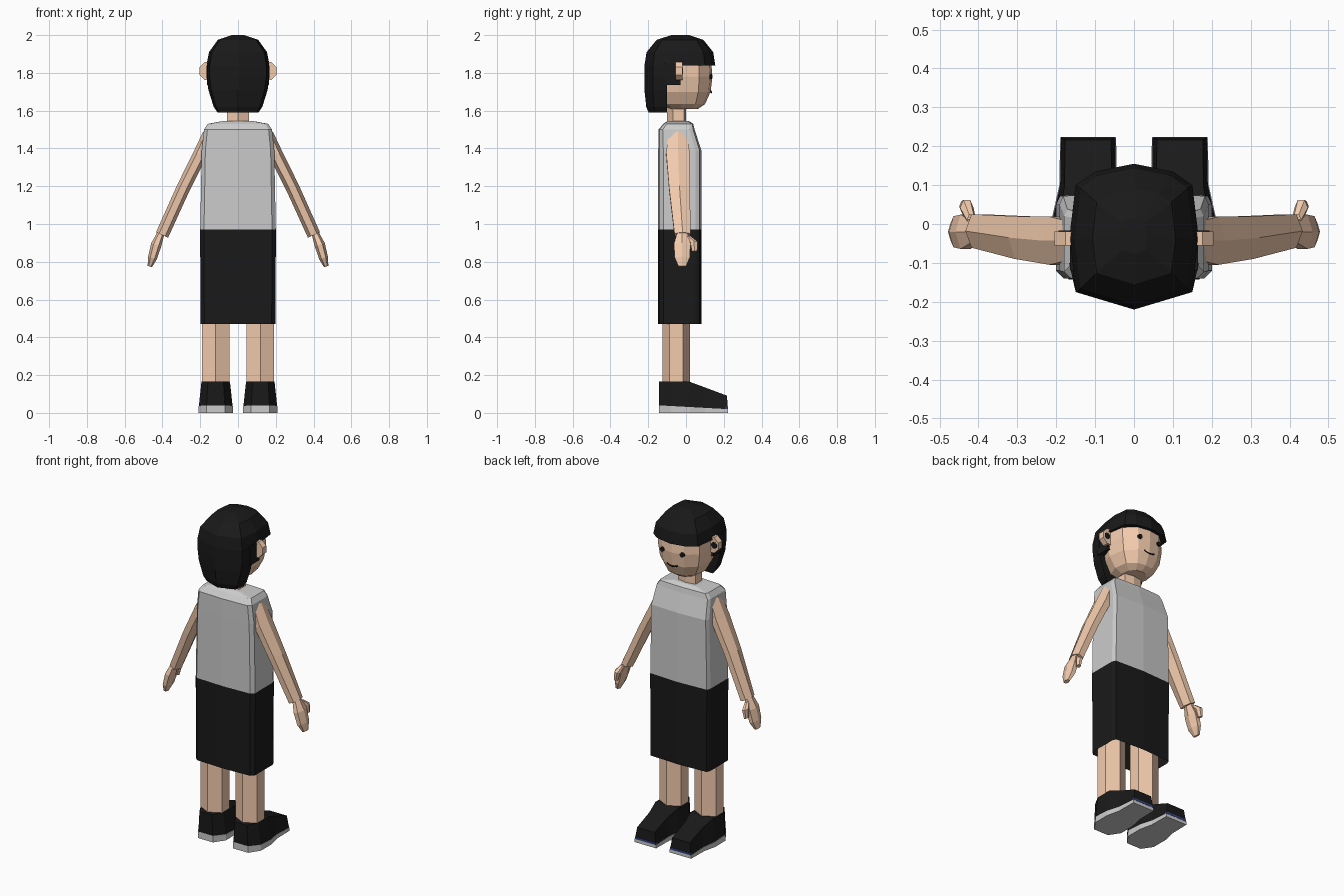
import bpy, bmesh, math
from mathutils import Vector

if "Cube" in bpy.data.objects:
    bpy.data.objects.remove(bpy.data.objects["Cube"])


def material(name, col):
    m = bpy.data.materials.new(name)
    m.diffuse_color = (*col, 1)
    m.use_nodes = True
    m.node_tree.nodes["Principled BSDF"].inputs["Base Color"].default_value = m.diffuse_color
    return m


SKIN = material("skin", (0.9, 0.6, 0.42))
BLACK = material("black", (0.01, 0.01, 0.01))
BLUE = material("blue", (0.03, 0.06, 0.25))


def finish(name, bm, mat):
    bmesh.ops.remove_doubles(bm, verts=bm.verts, dist=1e-4)
    bmesh.ops.recalc_face_normals(bm, faces=bm.faces)
    me = bpy.data.meshes.new(name)
    bm.to_mesh(me)
    bm.free()
    ob = bpy.data.objects.new(name, me)
    bpy.context.collection.objects.link(ob)
    if mat:
        me.materials.append(mat)
    return ob


def loft(name, rings, mat=None, caps=(True, True)):
    """Skin a stack of closed rings; caps are strips between mirrored points."""
    bm = bmesh.new()
    rows = [[bm.verts.new(p) for p in r] for r in rings]
    n = len(rows[0])
    for a, b in zip(rows, rows[1:]):
        for i in range(n):
            j = (i + 1) % n
            bm.faces.new((a[i], a[j], b[j], b[i]))
    for row, cap in ((rows[0], caps[0]), (rows[-1], caps[1])):
        if cap:
            for i in range(n // 2 - 1):
                bm.faces.new((row[i], row[i + 1], row[n - 2 - i], row[n - 1 - i]))
    return finish(name, bm, mat)


def ring(half, z, sx=1, y0=0.0, sy=1, cx=0.0):
    """Mirror a half outline (x, y); z is a number or a function of y."""
    pts = [(x * sx, y0 + (y - y0) * sy) for x, y in half]
    full = pts + [(-x, y) for x, y in reversed(pts)]
    return [(cx + x, y, z(y) if callable(z) else z) for x, y in full]


def limb(name, stations, mat, n=6):
    """Faceted tube in the XZ plane; station = (x, y, z, half thickness, half depth)."""
    c = [Vector(s[:3]) for s in stations]
    d = (c[-1] - c[0]).normalized()
    u = Vector((0, 1, 0))
    v = d.cross(u).normalized()
    rings = []
    for p, s in zip(c, stations):
        rings.append([p + v * s[3] * math.cos(t) + u * s[4] / 0.866 * math.sin(t)
                      for t in (math.tau * k / n for k in range(n))])
    return loft(name, rings, mat)


def box(name, x0, x1, y0, y1, z0, z1, mat):
    half = [((x1 - x0) / 2, y0), ((x1 - x0) / 2, y1)]
    cx = (x0 + x1) / 2
    return loft(name, [ring(half, z0, cx=cx), ring(half, z1, cx=cx)], mat)


def disc(name, centre, r, depth, n, mat):
    bpy.ops.mesh.primitive_cylinder_add(vertices=n, radius=r, depth=depth, location=centre,
                                        rotation=(math.pi / 2, math.pi / n, 0))
    ob = bpy.context.object
    ob.name = name
    ob.data.materials.append(mat)
    return ob


# shirt and skirt
BODY = [(0, -0.147), (0.18, -0.14), (0.2, -0.12), (0.2, 0.05), (0.19, 0.072), (0, 0.081)]
loft("shirt", [ring(BODY, 0.97),
               ring(BODY, 1.39, 0.96, -0.14),
               ring(BODY, 1.50, 0.9, -0.14, 0.84),
               ring(BODY, 1.53, 0.8, -0.06, 0.7),
               ring(BODY, 1.545, 0.4, -0.05, 0.5)])
loft("skirt", [ring(BODY, 0.47, 0.99), ring(BODY, 0.97, 1.003)], BLACK, (False, True))

# neck and head
NECK = [(0, -0.1), (0.058, -0.07), (0.058, -0.01), (0, 0.0)]
loft("neck", [ring(NECK, 1.52), ring(NECK, 1.68)], SKIN)
FACE = [(0, -0.17), (0.12, -0.14), (0.157, -0.04), (0.14, 0.07), (0.075, 0.128), (0, 0.14)]
loft("head", [ring(FACE, 1.61, 0.45, -0.01, 0.5),
              ring(FACE, 1.635, 0.7, 0.0, 0.72),
              ring(FACE, 1.70, 0.92, 0, 0.93),
              ring(FACE, 1.78), ring(FACE, 1.86, 0.98, 0, 0.95),
              ring(FACE, 1.94, 0.6, -0.02, 0.6)], SKIN)

# hair: crown with fringe, back lobe, patch in front of the lobe
CROWN = [(0, -0.22), (0.15, -0.175), (0.167, -0.04), (0.15, 0.1), (0.1, 0.135), (0, 0.155)]
loft("hair_crown", [ring(CROWN, 1.84), ring(CROWN, 1.91, 0.92, -0.03, 0.94),
                    ring(CROWN, 1.975, 0.64, -0.03, 0.66),
                    ring(CROWN, 2.0, 0.2, -0.03, 0.25)], BLACK)
LOBE = [(0, -0.22), (0.15, -0.175), (0.167, -0.1)]
loft("hair_back", [ring(LOBE, 1.59, 0.65, -0.11, 0.8), ring(LOBE, 1.62, 0.77, -0.1, 0.92),
                   ring(LOBE, 1.71, 0.94, -0.1), ring(LOBE, 1.78), ring(LOBE, 1.84)], BLACK)
box("hair_sides", -0.164, 0.164, -0.12, -0.03, 1.735, 1.85, BLACK)

# mouth
cu = bpy.data.curves.new("mouth", "CURVE")
cu.dimensions = "3D"
cu.bevel_depth = 0.004
cu.bevel_resolution = 0
sp = cu.splines.new("POLY")
sp.points.add(4)
for p, x in zip(sp.points, (-0.035, -0.018, 0, 0.018, 0.035)):
    p.co = (x, 0.134 - 2 * x * x, 1.695 + 8 * x * x, 1)
cu.materials.append(BLACK)
bpy.context.collection.objects.link(bpy.data.objects.new("mouth", cu))

# paired parts
SOLE = [(0.05, -0.143), (0.092, -0.08), (0.092, 0.02), (0.074, 0.1), (0.072, 0.222)]


def sole_top(y):
    return 0.04 - 0.055 * (y + 0.143)


def shoe_top(y):
    return 0.165 if y <= 0.02 else 0.165 - (y - 0.02) * 0.375


for s, side in ((-1, "left"), (1, "right")):
    # eye and ear
    disc(side + "_eye", (s * 0.066, 0.126, 1.78), 0.014, 0.022, 8, BLACK)
    disc(side + "_ear", (s * 0.156, -0.037, 1.81), 0.052, 0.036, 8, SKIN)
    disc(side + "_ear_hollow", (s * 0.176, -0.02, 1.81), 0.02, 0.006, 8, BLACK)

    # arm, hand and thumb
    limb(side + "_arm", [(s * 0.155, -0.043, 1.475, 0.033, 0.05),
                         (s * 0.2, -0.043, 1.37, 0.037, 0.062),
                         (s * 0.29, -0.035, 1.19, 0.036, 0.055),
                         (s * 0.402, -0.018, 0.942, 0.035, 0.043)], SKIN)
    limb(side + "_hand", [(s * 0.405, -0.02, 0.96, 0.018, 0.025),
                          (s * 0.433, -0.02, 0.89, 0.028, 0.044),
                          (s * 0.453, -0.02, 0.82, 0.024, 0.04),
                          (s * 0.467, -0.02, 0.775, 0.012, 0.02)], SKIN)
    limb(side + "_thumb", [(s * 0.418, 0.01, 0.935, 0.012, 0.014),
                           (s * 0.43, 0.042, 0.905, 0.018, 0.02),
                           (s * 0.438, 0.045, 0.855, 0.012, 0.014)], SKIN)

    # leg
    LEG = [(0, -0.125), (0.072, -0.088), (0.072, -0.017), (0, 0.02)]
    cx = s * 0.118
    loft(side + "_leg", [ring(LEG, 0.12, cx=cx), ring(LEG, 0.7, cx=cx)], SKIN)

    # shoe with grey sole and blue toe stripe
    loft(side + "_sole", [ring(SOLE, 0, cx=cx), ring(SOLE, sole_top, cx=cx)])
    loft(side + "_shoe", [ring(SOLE, sole_top, 0.97, cx=cx),
                          ring(SOLE, shoe_top, 0.82, -0.143, 0.985, cx)], BLACK)
    box(side + "_toe_stripe", cx - 0.07, cx + 0.07, 0.21, 0.2235, 0.02, 0.032, BLUE)
